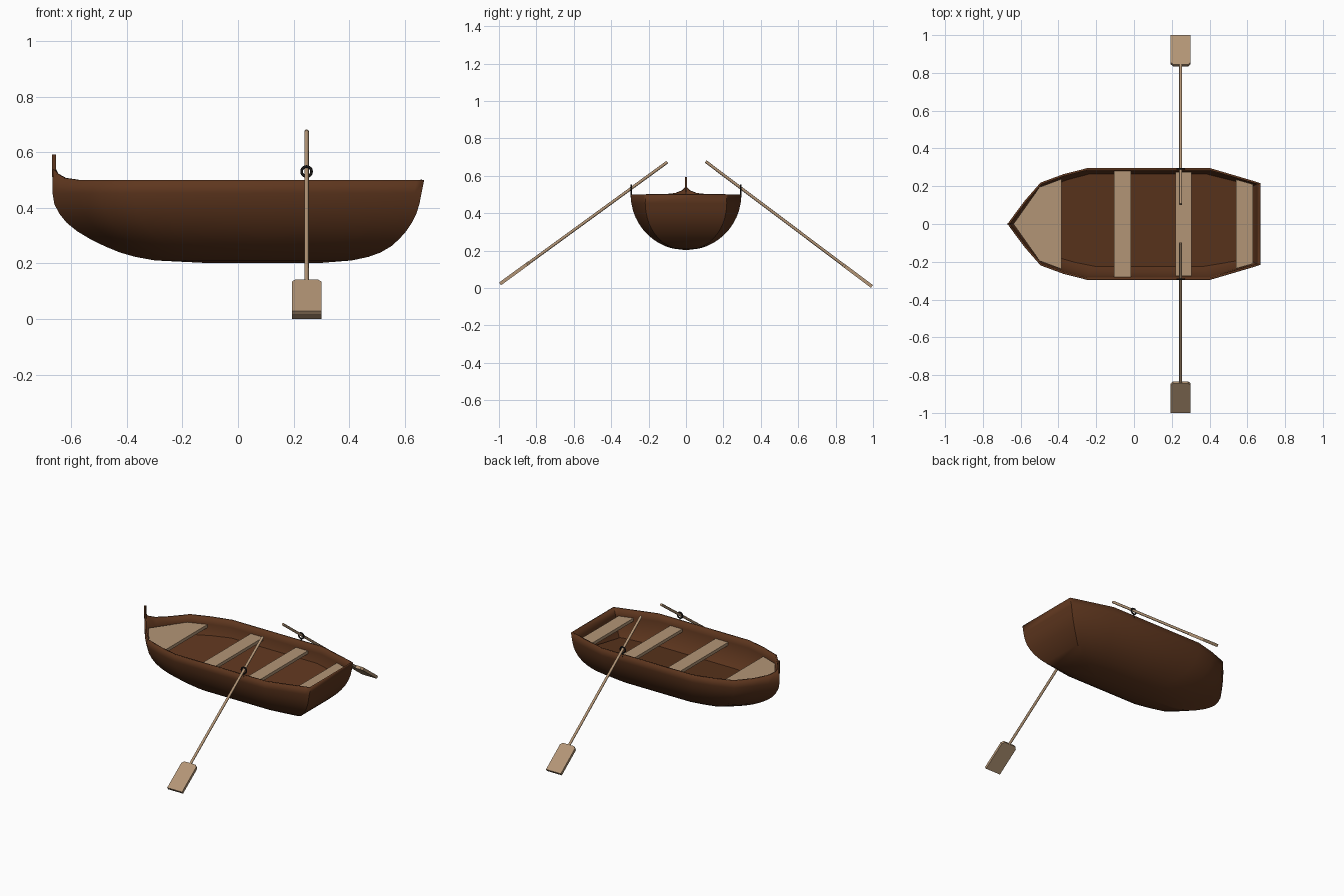
import bpy, bmesh, math
from mathutils import Vector, Matrix

if "Cube" in bpy.data.objects:
    bpy.data.objects.remove(bpy.data.objects["Cube"])


def material(name, rgb):
    m = bpy.data.materials.new(name)
    m.diffuse_color = (*rgb, 1)
    m.use_nodes = True
    m.node_tree.nodes["Principled BSDF"].inputs["Base Color"].default_value = m.diffuse_color
    return m


WOOD = material("dark_wood", (0.112, 0.037, 0.013))
PALE = material("pale_wood", (0.45, 0.30, 0.18))
IRON = material("iron", (0.015, 0.013, 0.012))


def finish(name, bm, mat, smooth=None):
    me = bpy.data.meshes.new(name)
    bm.to_mesh(me)
    bm.free()
    me.materials.append(mat)
    ob = bpy.data.objects.new(name, me)
    bpy.context.collection.objects.link(ob)
    if smooth:
        bpy.ops.object.select_all(action='DESELECT')
        ob.select_set(True)
        bpy.context.view_layer.objects.active = ob
        bpy.ops.object.shade_smooth_by_angle(angle=math.radians(smooth))
    return ob


def slab(name, outline, z, thick, mat, matrix=Matrix()):
    # flat board: xy outline with its top at z, thickened downwards
    bm = bmesh.new()
    face = bm.faces.new([bm.verts.new((x, y, z)) for x, y in outline])
    ext = bmesh.ops.extrude_face_region(bm, geom=[face])["geom"]
    bmesh.ops.translate(bm, vec=(0, 0, -thick),
                        verts=[v for v in ext if isinstance(v, bmesh.types.BMVert)])
    bmesh.ops.recalc_face_normals(bm, faces=bm.faces)
    bm.transform(matrix)
    return finish(name, bm, mat)


def mirrored(half):
    # close a half outline (y >= 0) across the centreline
    return half + [(x, -y) for x, y in reversed(half) if y > 1e-6]


# Hull waterlines: (section angle, bow x, stern x)
LEVELS = [(0, -.669, .67), (9, -.668, .661), (17, -.661, .653), (24, -.643, .642),
          (31, -.617, .626), (38, -.58, .606), (45, -.535, .582), (53, -.48, .552),
          (61, -.425, .513), (68, -.37, .47), (76, -.3, .41), (90, -.12, .3)]
# Half outline: (length fraction, width fraction, rise of the rim)
PLAN = [(0, 0, .045), (.01, .065, .023), (.03, .19, .008), (.07, .43, 0),
        (.13, .74, 0), (.22, .89, 0), (.315, 1, 0), (.56, 1, 0), (.8, 1, 0),
        (.98, .76, 0), (1, .73, 0)]


def waterline(angle):
    for (a, b0, s0), (c, b1, s1) in zip(LEVELS, LEVELS[1:]):
        if angle <= c:
            t = (angle - a) / (c - a)
            bow, stern = b0 + (b1 - b0) * t, s0 + (s1 - s0) * t
            break
    r = math.radians(angle)
    w = .296 * math.cos(r)
    fuller = .1 * math.sin(r)      # the stern widens a little lower down
    return [(bow + (stern - bow) * u, w * (v + (fuller if u > .9 else 0)))
            for u, v, _ in PLAN]


# Hull shell
bm = bmesh.new()
rises = [p[2] for p in PLAN]
rises += rises[:0:-1]
rings = []
for i, (ang, *_) in enumerate(LEVELS):
    z = .5 - .298 * math.sin(math.radians(ang))
    half = waterline(ang)
    pts = half + [(x, -y) for x, y in half[:0:-1]]
    rings.append([bm.verts.new((x, y, z + (r if i == 0 else 0)))
                  for (x, y), r in zip(pts, rises)])
for r0, r1 in zip(rings, rings[1:]):
    for k in range(len(r0)):
        n = (k + 1) % len(r0)
        bm.faces.new((r0[k], r0[n], r1[n], r1[k]))
bmesh.ops.remove_doubles(bm, verts=bm.verts, dist=1e-4)
bmesh.ops.recalc_face_normals(bm, faces=bm.faces)
bm.faces.ensure_lookup_table()
if min(bm.faces, key=lambda f: f.calc_center_median().z).normal.z > 0:
    bmesh.ops.reverse_faces(bm, faces=bm.faces)
hull = finish("hull", bm, WOOD, 30)
mod = hull.modifiers.new("thickness", 'SOLIDIFY')
mod.thickness, mod.offset = .011, -1

# Stem post
slab("stem_post", [(-.669, -.005), (-.656, -.005), (-.656, .005), (-.669, .005)],
     .592, .08, WOOD)

# Floor, tilted slightly towards the front side
port = [waterline(28 - 8 * v)[k] for k, (u, v, r) in enumerate(PLAN)]
starboard = [waterline(28 + 9 * v)[k] for k, (u, v, r) in enumerate(PLAN)]
floor = port + [(x, -y) for x, y in starboard[:0:-1]]
slab("floor", [(x * .965 + .004, y * .965) for x, y in floor], 0, .01, WOOD,
     Matrix.Translation((0, 0, .36)) @ Matrix.Rotation(.14, 4, 'X'))

# Seats
slab("bow_seat", mirrored([(-.638, 0), (-.5, .195), (-.385, .238)]), .455, .02, PALE)
for name, x0, x1, y0, y1 in (("front_seat", -.105, -.015, .28, .28),
                             ("rowing_seat", .22, .305, .276, .276),
                             ("stern_seat", .54, .63, .236, .21)):
    slab(name, mirrored([(x0, y0), (x1, y1)]), .455, .02, PALE)


# Oars and rowlocks
def oar(name, grip, tip):
    a, b = Vector(grip), Vector(tip)
    length = (b - a).length
    d = (b - a).normalized()
    x = Vector((1, 0, 0))
    rot = Matrix((x, d, x.cross(d))).transposed().to_4x4()
    m = Matrix.Translation(a) @ rot
    bm = bmesh.new()
    shaft = length - .18
    bmesh.ops.create_cone(bm, cap_ends=True, segments=8, radius1=.008, radius2=.008,
                          depth=shaft,
                          matrix=m @ Matrix.Translation((0, shaft / 2, 0))
                          @ Matrix.Rotation(math.pi / 2, 4, 'X'))
    finish(name + "_shaft", bm, PALE, 50)
    s = length - .193
    slab(name + "_blade", [(-.04, s), (.04, s), (.053, s + .014), (.053, length),
                           (-.053, length), (-.053, s + .014)], .009, .018, PALE, m)


oar("front_oar", (.247, -.1, .673), (.247, -.994, .022))
oar("back_oar", (.247, .105, .676), (.247, .994, .008))

for name, y in (("front_rowlock", -.292), ("back_rowlock", .292)):
    bpy.ops.mesh.primitive_torus_add(location=(.247, y, .531), rotation=(math.pi / 2, 0, 0),
                                     major_radius=.018, minor_radius=.005,
                                     major_segments=16, minor_segments=6)
    ring = bpy.context.object
    ring.name = name
    ring.data.materials.append(IRON)
    bm = bmesh.new()
    bmesh.ops.create_cone(bm, cap_ends=True, segments=8, radius1=.004, radius2=.004,
                          depth=.03, matrix=Matrix.Translation((.247, y, .5)))
    finish(name + "_pin", bm, IRON)
